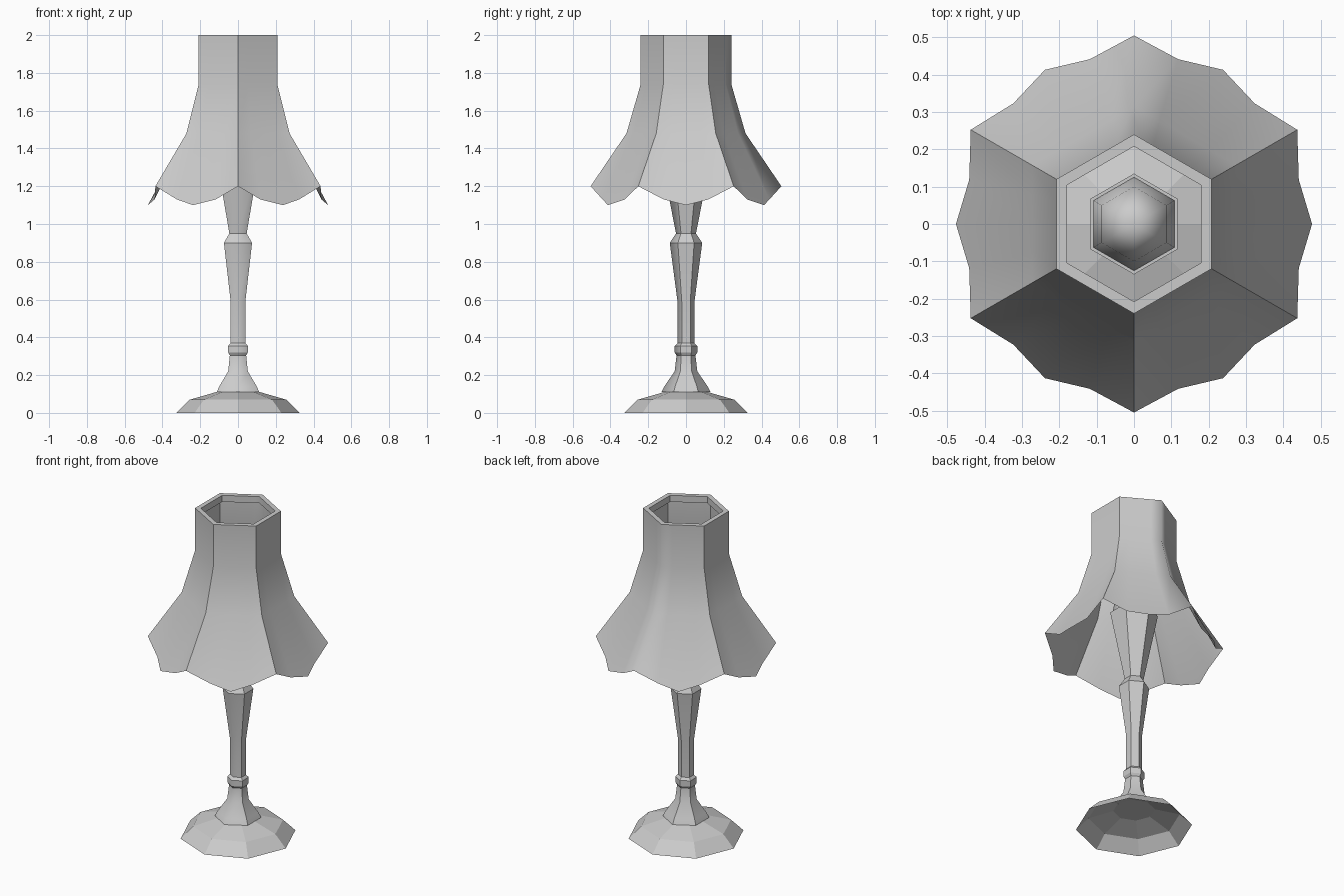
import bpy, bmesh
from math import sin, cos, radians, pi

old = bpy.data.objects.get("Cube")
if old:
    bpy.data.objects.remove(old, do_unlink=True)

grey = bpy.data.materials.new("light_grey")
grey.use_nodes = True
colour = (0.6, 0.6, 0.6, 1)
grey.diffuse_color = colour
grey.node_tree.nodes["Principled BSDF"].inputs["Base Color"].default_value = colour


def ring(sides, r, z):
    """Corner points of a regular polygon with a corner on +y."""
    return [(r * cos(pi / 2 + 2 * pi * i / sides), r * sin(pi / 2 + 2 * pi * i / sides), z)
            for i in range(sides)]


def loft(name, rings, cap_start=False, cap_end=False, angle=30, seam=0):
    """Skin a stack of equal rings; a seam of +1 or -1 softens that y corner."""
    bm = bmesh.new()
    loops = [[bm.verts.new(p) for p in pts] for pts in rings]
    n = len(loops[0])
    for a, b in zip(loops, loops[1:]):
        for i in range(n):
            j = (i + 1) % n
            bm.faces.new((a[i], a[j], b[j], b[i]))
    if cap_start:
        bm.faces.new(loops[0][::-1])
    if cap_end:
        bm.faces.new(loops[-1])
    bmesh.ops.remove_doubles(bm, verts=bm.verts, dist=0.0001)
    bm.normal_update()
    for f in bm.faces:
        f.smooth = angle > 0
    for e in bm.edges:
        on_seam = seam and all(abs(v.co.x) < 0.001 and v.co.y * seam > 0 for v in e.verts)
        e.smooth = bool(on_seam) or e.calc_face_angle(0) < radians(angle)
    mesh = bpy.data.meshes.new(name)
    bm.to_mesh(mesh)
    bm.free()
    mesh.materials.append(grey)
    obj = bpy.data.objects.new(name, mesh)
    bpy.context.collection.objects.link(obj)
    return obj


# Octagonal foot, an open shell
loft("foot", [ring(8, r, z) for r, z in [(0.325, 0), (0.255, 0.07), (0.11, 0.112)]], angle=0)

# Hexagonal stem: flare, collar, shaft, knob and tapered socket
stem = [(0.13, 0.11), (0.115, 0.14), (0.06, 0.22), (0.05, 0.305), (0.06, 0.32),
        (0.06, 0.355), (0.045, 0.37), (0.045, 0.59), (0.086, 0.9), (0.053, 0.95),
        (0.135, 1.37), (0.125, 1.37), (0.125, 1.35)]
loft("stem", [ring(6, r, z) for r, z in stem], cap_start=True, cap_end=True, seam=-1)

# Pointed bulb in the socket
loft("bulb", [ring(6, r, z) for r, z in [(0.125, 1.35), (0.1, 1.5), (0, 1.65)]], angle=65)


def panel_ring(r, z):
    """Hexagon with each side split into four."""
    pts = ring(6, r, z)
    return [tuple(a + (b - a) * k / 4 for a, b in zip(pts[i], pts[(i + 1) % 6]))
            for i in range(6) for k in range(4)]


# Scalloped hem: corner, quarter, middle, quarter on each side
hem = []
for i in range(24):
    r, z = [(0.505, 1.2), (0.457, 1.13), (0.477, 1.1), (0.457, 1.13)][i % 4]
    t = pi / 2 + i * pi / 12
    hem.append((r * cos(t), r * sin(t), z))

# Hexagonal shade with an inward lip at the top
shade = [(0.315, 1.48), (0.24, 1.74), (0.24, 2), (0.208, 2), (0.208, 1.96), (0.238, 1.96)]
loft("shade", [hem] + [panel_ring(r, z) for r, z in shade], seam=1)
